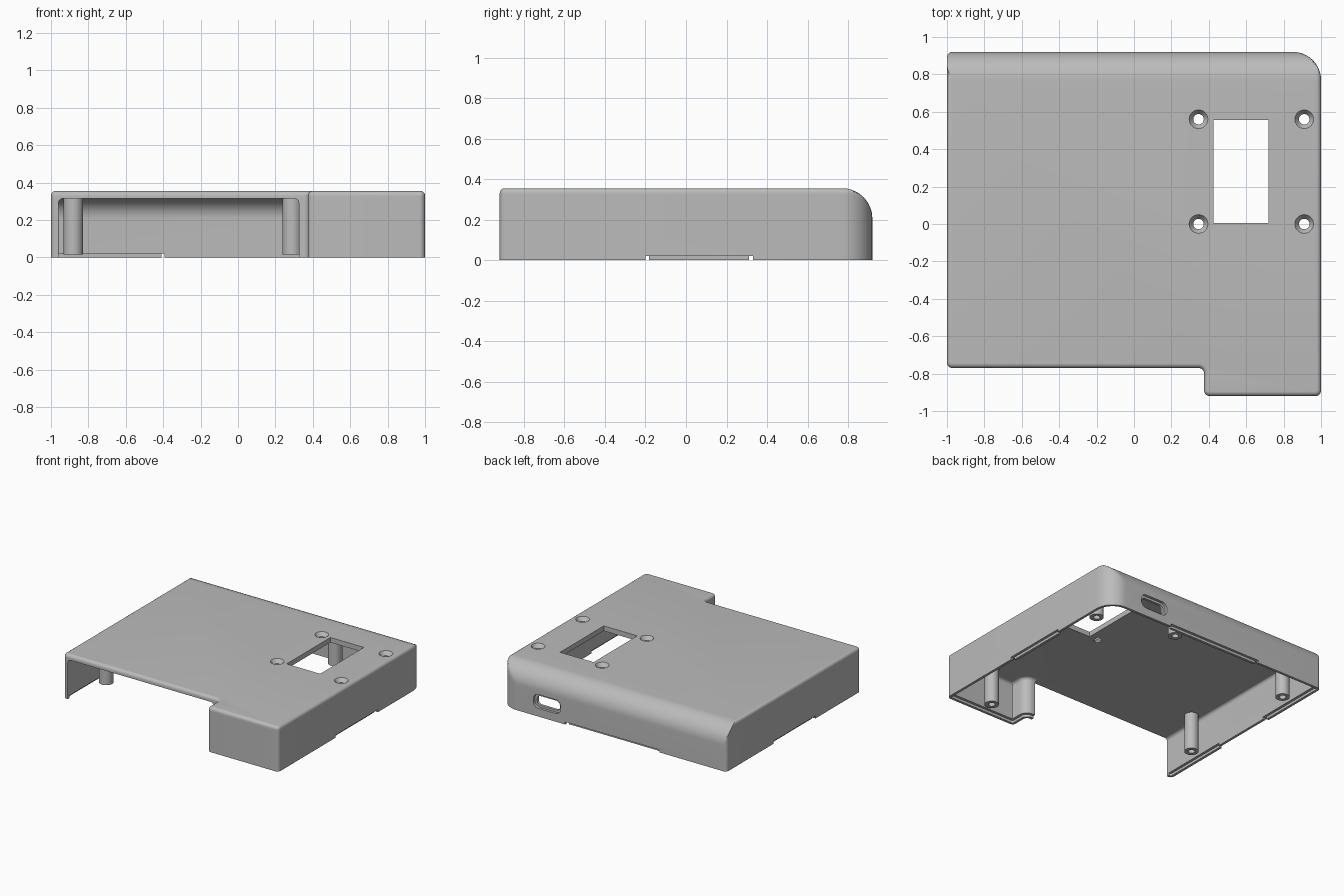
import bpy, bmesh
from math import sin, cos, pi, sqrt, tan
from mathutils import Vector

if "Cube" in bpy.data.objects:
    bpy.data.objects.remove(bpy.data.objects["Cube"])

grey = bpy.data.materials.new("light_grey_plastic")
grey.use_nodes = True
grey.diffuse_color = (0.5, 0.5, 0.5, 1)
bsdf = next(n for n in grey.node_tree.nodes if n.type == 'BSDF_PRINCIPLED')
bsdf.inputs["Base Color"].default_value = grey.diffuse_color

HEIGHT, BACK, WALL, BIG = 0.355, 0.92, 0.04, 0.15
RIM = 0.02


def finish(name, bm):
    bmesh.ops.remove_doubles(bm, verts=bm.verts, dist=1e-5)
    bmesh.ops.recalc_face_normals(bm, faces=bm.faces)
    mesh = bpy.data.meshes.new(name)
    bm.to_mesh(mesh)
    bm.free()
    mesh.materials.append(grey)
    ob = bpy.data.objects.new(name, mesh)
    bpy.context.collection.objects.link(ob)
    return ob


def loft(name, rings, caps=True):
    bm = bmesh.new()
    loops = [[bm.verts.new(p) for p in ring] for ring in rings]
    n = len(loops[0])
    for a, b in zip(loops, loops[1:]):
        for i in range(n):
            j = (i + 1) % n
            bm.faces.new((a[i], a[j], b[j], b[i]))
    if caps:
        bm.faces.new(loops[0])
        bm.faces.new(loops[-1])
    return finish(name, bm)


def revolve(name, profile, x, y, n=32):
    """Turn an (r, z) profile around a vertical axis."""
    rings = [[(x + r * cos(2 * pi * i / n), y + r * sin(2 * pi * i / n), z)
              for i in range(n)] for r, z in profile]
    return loft(name, rings, caps=False)


def box(name, x, y, z, radius=0, along_y=True):
    """Box from ranges; optionally rounds the edges that run along y."""
    bm = bmesh.new()
    bmesh.ops.create_cube(bm, size=1)
    for v in bm.verts:
        v.co = [(r[0] + r[1]) / 2 + c * (r[1] - r[0]) for r, c in zip((x, y, z), v.co)]
    if radius:
        edges = [e for e in bm.edges if abs(e.verts[0].co.y - e.verts[1].co.y) > 1e-4]
        bmesh.ops.bevel(bm, geom=edges, offset=radius, segments=8,
                        profile=0.5, affect='EDGES')
    return finish(name, bm)


def cut(target, tool):
    tool.hide_render = True
    mod = target.modifiers.new("cut", 'BOOLEAN')
    mod.operation, mod.solver, mod.object = 'DIFFERENCE', 'EXACT', tool
    bpy.context.view_layer.objects.active = target
    bpy.ops.object.modifier_apply(modifier=mod.name)
    bpy.data.objects.remove(tool)


def outline(e, steps=12):
    """Plan of the case inset by e, with rounded corners (negative = concave)."""
    corners = [(-1 + e, -0.77 + e, 0.03), (0.375 + e, -0.77 + e, -0.03),
               (0.375 + e, -BACK + e, 0.03), (1 - e, -BACK + e, 0.03),
               (1 - e, BACK - e, BIG), (-1 + e, BACK - e, 0.03)]
    points = []
    for i, (x, y, r) in enumerate(corners):
        p = Vector((x, y))
        to_prev = (Vector(corners[i - 1][:2]) - p).normalized()
        to_next = (Vector(corners[(i + 1) % 6][:2]) - p).normalized()
        rad = max(r - e, 0.004) if r > 0 else e - r
        centre = p + rad * (to_prev + to_next)
        for k in range(steps + 1):
            t = k / steps * pi / 2
            points.append(centre - rad * (to_next * cos(t) + to_prev * sin(t)))
    return points


def case_volume(name, inset, bottom):
    """Plan lofted upward, clipped by the big back rounding and a small top fillet."""
    radius, top = BIG - inset, HEIGHT - inset
    fillet, steps = 0.025, 16
    rings = [[(p.x, p.y, bottom) for p in outline(inset)]]
    for k in range(steps + 1):
        a = k / steps * pi / 2
        z = top - radius + radius * sin(a)
        back = BACK - BIG + radius * cos(a)
        h = max(0, min(1, (z - top + fillet) / fillet))
        ring = outline(inset + fillet * (1 - sqrt(1 - h * h)))
        rings.append([(p.x, min(p.y, back), z) for p in ring])
    return loft(name, rings)


# Hollow shell with the wide front opening
shell = case_volume("case_shell", 0, 0)
cut(shell, case_volume("cavity", WALL, -0.1))
cut(shell, box("front_opening", (-0.96, 0.325), (-1.1, -0.6), (-0.2, HEIGHT - WALL), 0.025))

# Stepped lower rim and the shallow gaps in three walls
cut(shell, loft("rim_step", [[(p.x, p.y, z) for p in outline(0.02)] for z in (-0.1, RIM)]))
side_gap, back_gap = (-0.2, 0.33), (-0.41, 0.42)
for s in (-1, 1):
    cut(shell, box("side_gap", sorted((s * 0.9, s * 1.1)), side_gap, (-0.1, RIM)))
cut(shell, box("back_gap", back_gap, (0.8, 1), (-0.1, RIM)))

# Window in the top
cut(shell, box("window", (0.425, 0.72), (0.005, 0.555), (0.2, 0.5)))

# Countersunk screw holes
for x in (0.345, 0.91):
    for y in (0, 0.56):
        cut(shell, revolve("screw_hole", [(0, 0.25), (0.028, 0.25), (0.028, 0.325),
                                          (0.05, HEIGHT), (0.05, 0.4), (0, 0.4)], x, y))

# Recessed connector port in the back
cut(shell, box("port_recess", (0.46, 0.70), (0.9, 1), (0.065, 0.175), 0.045))
cut(shell, box("port_hole", (0.48, 0.68), (0.8, 1), (0.083, 0.157), 0.03))

# Tongues inside the rim gaps
parts = [shell]
gap = 0.018
for s, side in ((-1, "right"), (1, "left")):
    parts.append(box("rim_tongue_" + side, sorted((s * 0.96, s * 0.98)),
                     (side_gap[0] + gap, side_gap[1] - gap), (0, RIM)))
parts.append(box("rim_tongue_back", (back_gap[0] + gap, back_gap[1] - gap),
                 (0.88, 0.90), (0, RIM)))

# Hollow screw posts hanging from the top
for x, y in ((-0.88, -0.4), (-0.88, 0.63), (0.29, 0.81), (0.9, 0.65), (0.67, -0.81)):
    parts.append(revolve("screw_post", [(0, 0.12), (0.025, 0.12), (0.025, 0.015),
                                        (0.052, 0.015), (0.052, 0.318), (0, 0.318)], x, y))

# Smooth rounded faces, sharp edges kept
bpy.ops.object.select_all(action='DESELECT')
for ob in parts:
    ob.select_set(True)
bpy.context.view_layer.objects.active = shell
bpy.ops.object.shade_smooth_by_angle(angle=pi / 6)
